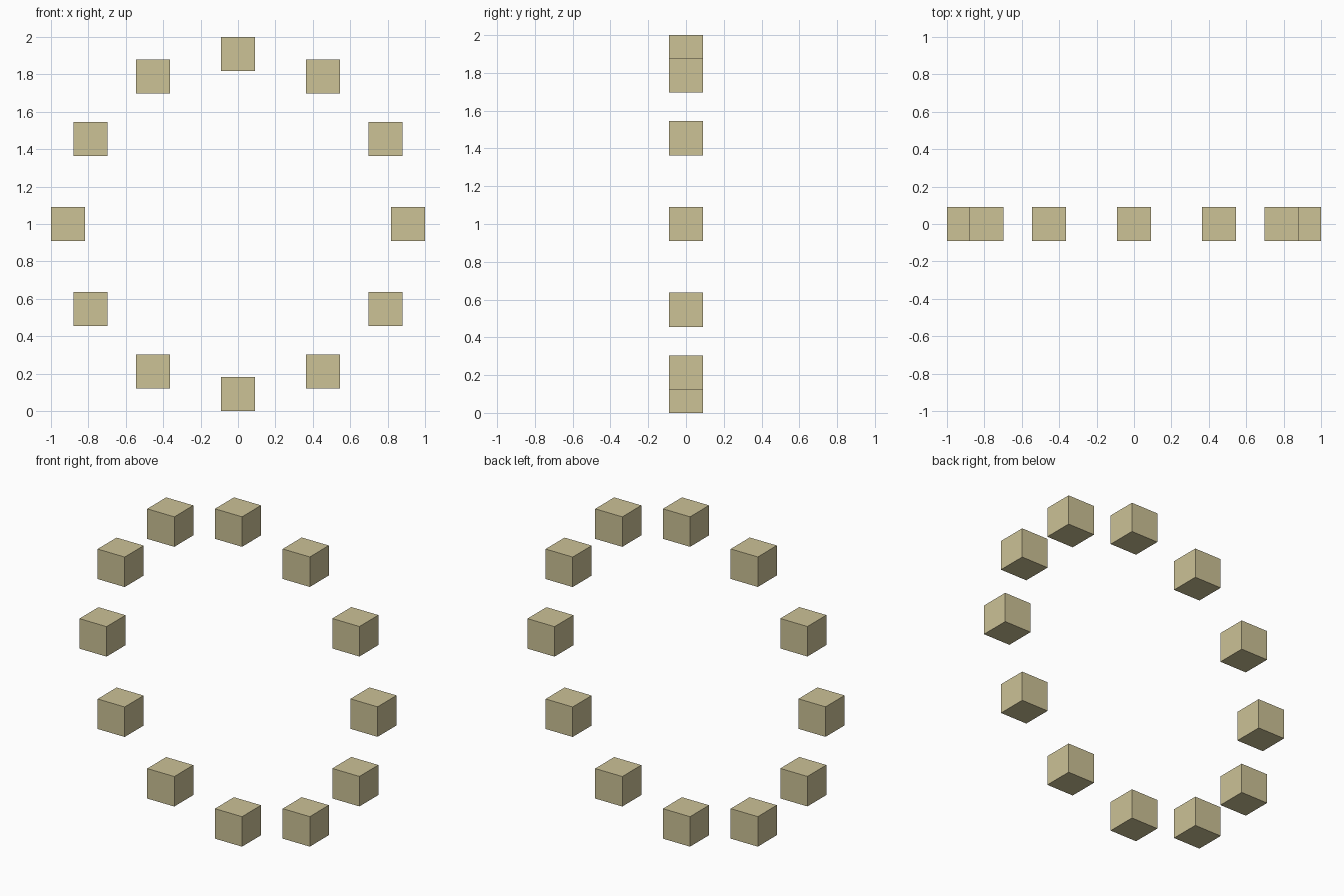
import bpy
import math

if "Cube" in bpy.data.objects:
    bpy.data.objects.remove(bpy.data.objects["Cube"])

COUNT = 12
RADIUS = 1 / 1.1      # ring radius to cube centres
SIZE = 0.2 / 1.1      # cube edge length

# Single sand colour
sand = bpy.data.materials.new("sand")
sand.diffuse_color = (0.604, 0.539, 0.305, 1.0)
sand.use_nodes = True
sand.node_tree.nodes["Principled BSDF"].inputs["Base Color"].default_value = sand.diffuse_color

# Upright ring of cubes, all kept square to the axes
for i in range(COUNT):
    angle = 2 * math.pi * i / COUNT
    bpy.ops.mesh.primitive_cube_add(
        size=SIZE,
        location=(RADIUS * math.cos(angle), 0, 1 + RADIUS * math.sin(angle)))
    cube = bpy.context.object
    cube.name = f"ring_cube_{i + 1:02d}"
    cube.data.materials.append(sand)
